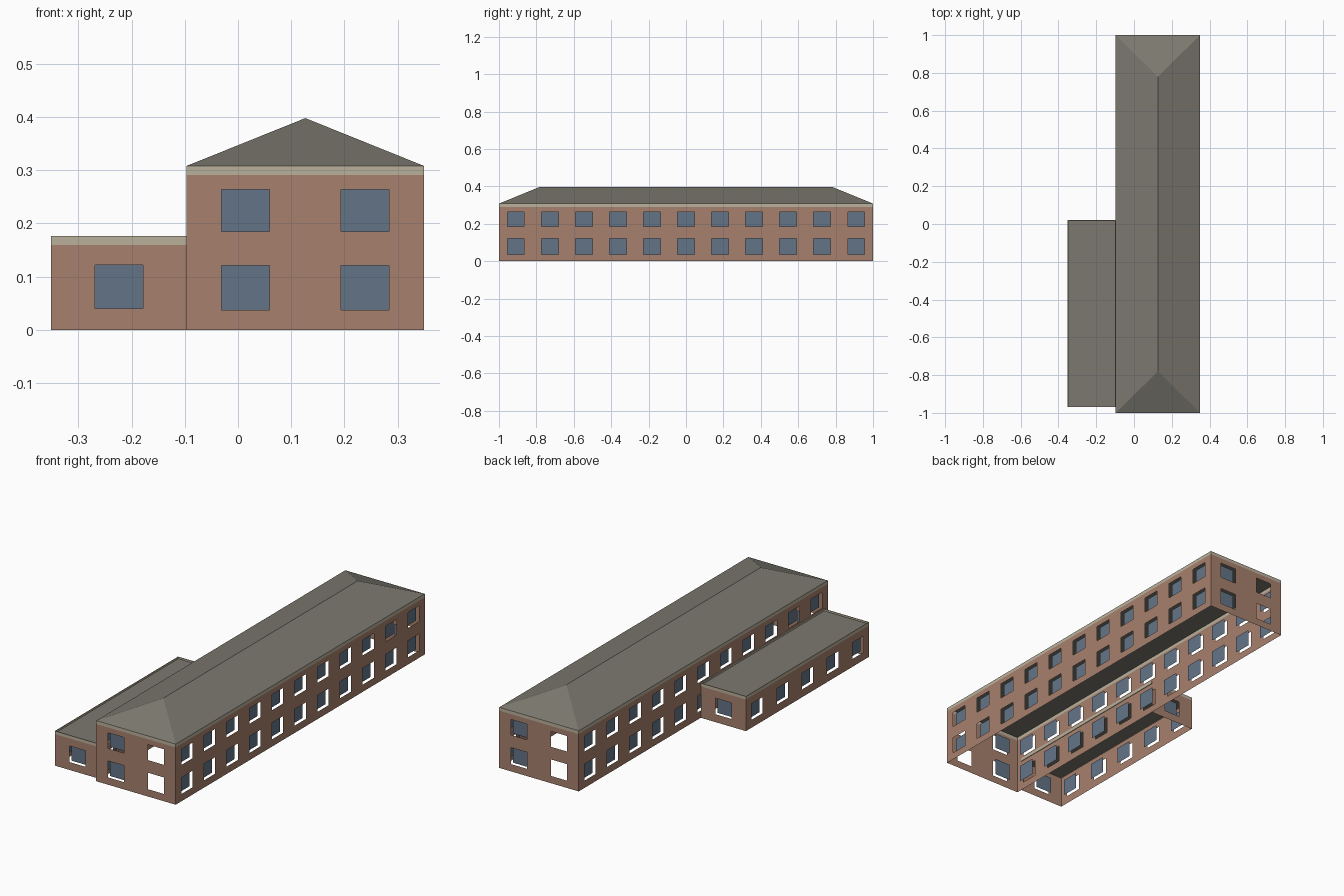
import bpy, bmesh
from mathutils import Vector

cube = bpy.data.objects.get("Cube")
if cube:
    bpy.data.objects.remove(cube, do_unlink=True)


def material(name, rgb):
    m = bpy.data.materials.new(name)
    m.use_nodes = True
    m.diffuse_color = (*rgb, 1)
    bsdf = next(n for n in m.node_tree.nodes if n.type == 'BSDF_PRINCIPLED')
    bsdf.inputs["Base Color"].default_value = (*rgb, 1)
    bsdf.inputs["Roughness"].default_value = 0.9
    return m


BRICK = material("brick", (0.39, 0.22, 0.155))
CREAM = material("cream_trim", (0.5, 0.44, 0.33))
GLASS = material("blue_glass", (0.127, 0.175, 0.245))
FRAME = material("dark_frame", (0.098, 0.086, 0.064))
ROOF = material("grey_roof", (0.2, 0.19, 0.16))

UP = Vector((0, 0, 1))
WIN_W = 0.09      # window width
INSET = 0.018     # depth of the panes behind the wall sheet


def make_object(name, bm, mats):
    me = bpy.data.meshes.new(name)
    bm.to_mesh(me)
    bm.free()
    for m in mats:
        me.materials.append(m)
    ob = bpy.data.objects.new(name, me)
    bpy.context.collection.objects.link(ob)
    return ob


def wall(name, start, end, top, band, centres, rows, empty=()):
    """Thin wall with window holes, a trim band on top and set-back panes."""
    a, b = Vector((*start, 0)), Vector((*end, 0))
    along = (b - a).normalized()
    out = along.cross(UP)
    length = (b - a).length

    def point(u, z, depth=0.0):
        return a + along * u + UP * z - out * depth

    def quad(bm, u0, u1, z0, z1, depth=0.0):
        corners = ((u0, z0), (u1, z0), (u1, z1), (u0, z1))
        return bm.faces.new([bm.verts.new(point(u, z, depth)) for u, z in corners])

    half = WIN_W / 2
    us = sorted([0, length] + [c + s * half for c in centres for s in (-1, 1)])
    zs = [0] + [z for r in rows for z in r] + [band, top]
    bm = bmesh.new()
    for i in range(len(us) - 1):
        for j in range(len(zs) - 1):
            if i % 2 and j % 2 and j < 2 * len(rows):
                continue
            f = quad(bm, us[i], us[i + 1], zs[j], zs[j + 1])
            f.material_index = 1 if j == len(zs) - 2 else 0
    bmesh.ops.remove_doubles(bm, verts=bm.verts, dist=1e-5)
    make_object(name, bm, (BRICK, CREAM))

    # Framed panes with a plain glass back
    bm = bmesh.new()
    for n, c in enumerate(centres):
        if n in empty:
            continue
        for z0, z1 in rows:
            pane = quad(bm, c - half, c + half, z0, z1, INSET)
            rim = bmesh.ops.inset_region(bm, faces=[pane], thickness=0.005)
            for f in rim["faces"]:
                f.material_index = 1
            quad(bm, c - half, c + half, z0, z1, INSET + 0.002).normal_flip()
    make_object(name + "_windows", bm, (GLASS, FRAME))


# Main block walls
L, R, D = -0.097, 0.35, 1.0
ROWS = [(0.037, 0.121), (0.185, 0.264)]
EAVE, BAND = 0.308, 0.291
side = [1 + 0.182 * (i - 5) for i in range(11)]
x1, x2 = 0.014, 0.239
wall("front_wall", (L, -D), (R, -D), EAVE, BAND, [x1 - L, x2 - L], ROWS, empty=(1,))
wall("back_wall", (R, D), (L, D), EAVE, BAND, [R - x2, R - x1], ROWS, empty=(1,))
wall("left_wall", (R, -D), (R, D), EAVE, BAND, side, ROWS)
wall("right_wall", (L, D), (L, -D), EAVE, BAND, side, ROWS)

# Annex walls
AL, A0, A1 = -0.351, -0.97, 0.02
AROW = [(0.04, 0.122)]
ATOP, ABAND = 0.176, 0.16
mid = (L - AL) / 2
wall("annex_front_wall", (AL, A0), (L, A0), ATOP, ABAND, [mid], AROW)
wall("annex_back_wall", (L, A1), (AL, A1), ATOP, ABAND, [mid], AROW)
wall("annex_right_wall", (AL, A1), (AL, A0), ATOP, ABAND,
     [0.09 + 0.2025 * i for i in range(5)], AROW)

# Hipped main roof
bm = bmesh.new()
eaves = [bm.verts.new((x, y, EAVE)) for x, y in ((L, -D), (R, -D), (R, D), (L, D))]
ridge = [bm.verts.new(((L + R) / 2, s * 0.78, 0.398)) for s in (-1, 1)]
e, r = eaves, ridge
for f in ((e[0], e[1], r[0]), (e[1], e[2], r[1], r[0]), (e[2], e[3], r[1]),
          (e[3], e[0], r[0], r[1]), e[::-1]):
    bm.faces.new(f)
make_object("main_roof", bm, (ROOF,))


def box(name, x0, x1, y0, y1, z0, z1, mat):
    bm = bmesh.new()
    bmesh.ops.create_cube(bm, size=1)
    for v in bm.verts:
        v.co = Vector(((x0, x1)[v.co.x > 0], (y0, y1)[v.co.y > 0], (z0, z1)[v.co.z > 0]))
    make_object(name, bm, (mat,))


# Flat annex roof inside a low parapet
T = 0.003
box("annex_roof", AL + T, L - T, A0 + T, A1 - T, 0.161, 0.167, ROOF)
box("annex_parapet_right", AL, AL + T, A0, A1, ABAND, ATOP, CREAM)
box("annex_parapet_left", L - T, L + T, A0, A1, ABAND, ATOP, CREAM)
box("annex_parapet_front", AL, L, A0, A0 + T, ABAND, ATOP, CREAM)
box("annex_parapet_back", AL, L, A1 - T, A1, ABAND, ATOP, CREAM)
